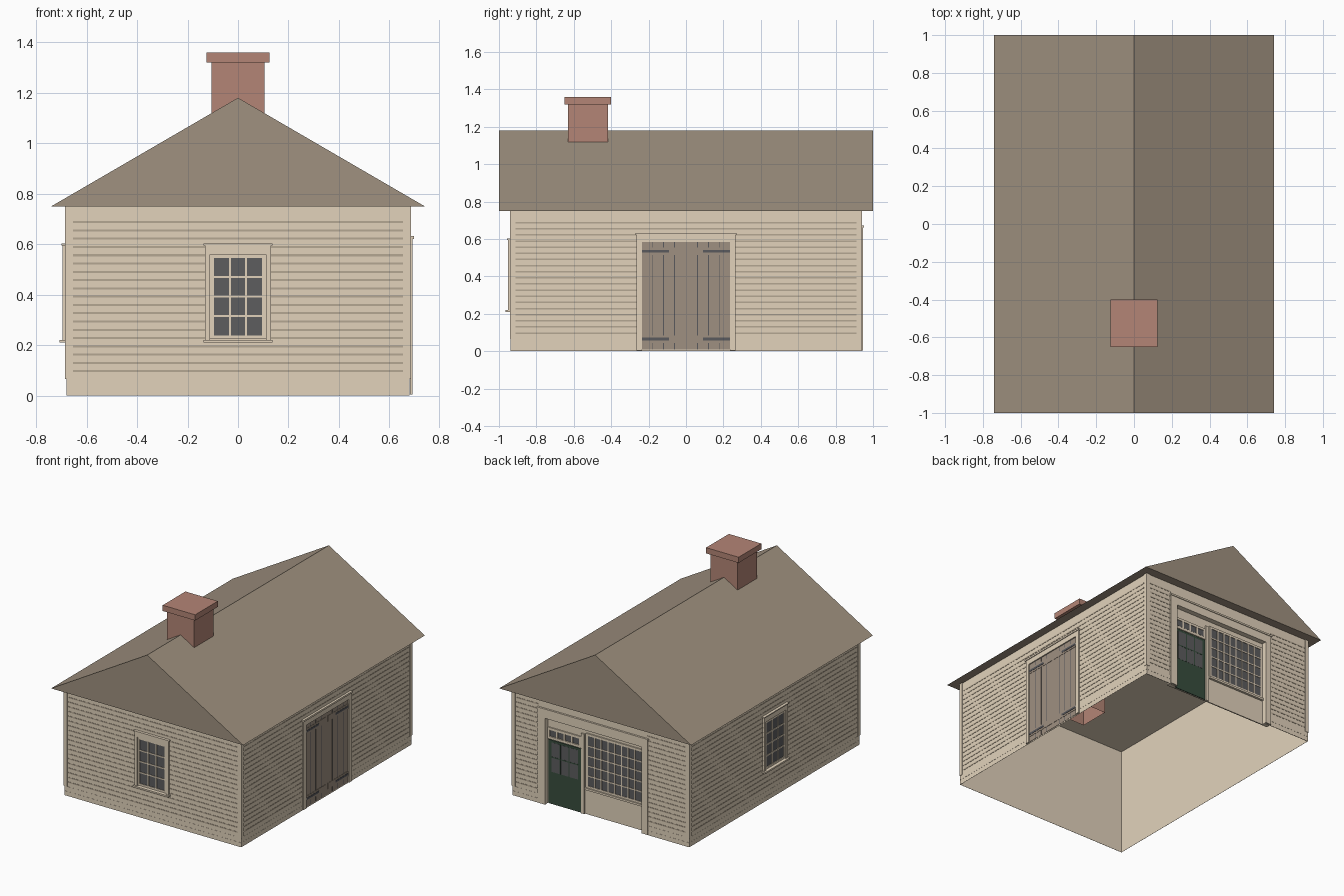
import bpy, bmesh
from mathutils import Matrix, Vector

cube = bpy.data.objects.get("Cube")
if cube:
    bpy.data.objects.remove(cube, do_unlink=True)


def material(name, rgb):
    m = bpy.data.materials.new(name)
    m.use_nodes = True
    m.diffuse_color = (*rgb, 1)
    m.node_tree.nodes["Principled BSDF"].inputs["Base Color"].default_value = (*rgb, 1)
    return m


TAN = material("tan siding", (0.76, 0.65, 0.5))
GROOVE = material("siding shadow line", (0.46, 0.385, 0.29))
ROOF = material("brown roof", (0.35, 0.285, 0.215))
BRICK = material("brick red", (0.455, 0.235, 0.18))
GLASS = material("dark glass", (0.11, 0.11, 0.112))
PLANK = material("weathered planks", (0.345, 0.28, 0.22))
IRON = material("dark iron", (0.1, 0.1, 0.11))
GREEN = material("dark green paint", (0.04, 0.075, 0.048))

HX, HY, EAVE, RIDGE = 0.68, 0.937, 0.75, 1.18
# Recessed shopfront opening in the back wall
OPEN0, OPEN1, OPEN_TOP, RECESS = -0.32, 0.425, 0.605, -0.027


def finish(name, bm, mat):
    mesh = bpy.data.meshes.new(name)
    bm.to_mesh(mesh)
    bm.free()
    mesh.materials.append(mat)
    obj = bpy.data.objects.new(name, mesh)
    bpy.context.collection.objects.link(obj)
    return obj


def add_box(bm, a, b):
    """Axis-aligned box between two opposite corners."""
    a, b = Vector(a), Vector(b)
    size = [abs(v) for v in b - a]
    bmesh.ops.create_cube(bm, size=1, matrix=Matrix.Translation((a + b) / 2) @ Matrix.Diagonal((*size, 1)))


# Each wall has an outward normal; u runs along the wall, d outward from it
WALLS = {"front": (0, -1), "back": (0, 1), "right": (1, 0), "left": (-1, 0)}


def on_wall(wall, u, d, z):
    nx, ny = WALLS[wall]
    return (nx * (HX + d), u, z) if nx else (u, ny * (HY + d), z)


def plates(name, wall, mat, rects, depth, base=0.001):
    """Join rectangles (u0, u1, z0, z1) on a wall into one raised part."""
    bm = bmesh.new()
    for u0, u1, z0, z1 in rects:
        add_box(bm, on_wall(wall, u0, base, z0), on_wall(wall, u1, depth, z1))
    return finish(name, bm, mat)


def recessed(name, mat, rects, depth):
    """Part of the shopfront, raised from the recessed panel."""
    return plates(name, "back", mat, rects, RECESS + depth, RECESS)


def frame(u0, u1, z0, z1, w):
    return [(u0, u0 + w, z0, z1), (u1 - w, u1, z0, z1),
            (u0 + w, u1 - w, z0, z0 + w), (u0 + w, u1 - w, z1 - w, z1)]


def grid_bars(u0, u1, z0, z1, cols, rows, w):
    us = [u0 + (u1 - u0) * i / cols for i in range(1, cols)]
    zs = [z0 + (z1 - z0) * i / rows for i in range(1, rows)]
    return ([(u - w / 2, u + w / 2, z0, z1) for u in us]
            + [(u0, u1, z - w / 2, z + w / 2) for z in zs])


# Wall shell with ceiling, open underneath and at the back
bm = bmesh.new()
add_box(bm, (-HX, -HY, 0), (HX, HY, EAVE - 0.001))
bmesh.ops.delete(bm, geom=[f for f in bm.faces if f.normal.z < -0.9 or f.normal.y > 0.9], context="FACES")
finish("walls", bm, TAN)

# Back wall around the shopfront opening
plates("back_wall", "back", TAN,
       [(-HX, OPEN0, 0, EAVE), (OPEN1, HX, 0, EAVE), (OPEN0, OPEN1, OPEN_TOP, EAVE)], 0, -0.002)

# Clapboard shadow lines, corner boards and base boards on every wall
for wall, (nx, ny) in WALLS.items():
    half = HY if nx else HX
    end = half - 0.026
    spans = [(-end, -0.36), (0.475, end)] if wall == "back" else [(-end, end)]
    rows = [0.093 + 0.0328 * i for i in range(19)]
    plates(wall + "_clapboard_lines", wall, GROOVE,
           [(a, b, z, z + 0.008) for z in rows for a, b in spans], 0.0025)
    plates(wall + "_corner_boards", wall, TAN,
           [(-half - 0.005, -half + 0.022, 0.065, EAVE), (half - 0.022, half + 0.005, 0.065, EAVE)], 0.005)
    spans = [(-half, -0.36), (0.475, half)] if wall == "back" else [(-half, half)]
    plates(wall + "_base_boards", wall, TAN,
           [(a, b, z, z + 0.031) for z in (0, 0.034) for a, b in spans], 0.002)

# Gable roof with flat soffit
bm = bmesh.new()
gable = bm.faces.new([bm.verts.new(p) for p in ((-0.74, -1, EAVE), (0.74, -1, EAVE), (0, -1, RIDGE))])
ext = bmesh.ops.extrude_face_region(bm, geom=[gable], use_keep_orig=True)
bmesh.ops.translate(bm, vec=(0, 2, 0), verts=[v for v in ext["geom"] if isinstance(v, bmesh.types.BMVert)])
bmesh.ops.recalc_face_normals(bm, faces=bm.faces)
finish("roof", bm, ROOF)

# Chimney stack, open at its lower end, and cap
bm = bmesh.new()
add_box(bm, (-0.105, -0.632, 0.6), (0.105, -0.418, 1.33))
bmesh.ops.delete(bm, geom=[f for f in bm.faces if f.normal.z < -0.9], context="FACES")
finish("chimney_stack", bm, BRICK)
bm = bmesh.new()
add_box(bm, (-0.125, -0.65, 1.32), (0.125, -0.4, 1.36))
finish("chimney_cap", bm, BRICK)

# Matching sash windows on two walls
for wall in ("front", "left"):
    plates(wall + "_window_glass", wall, GLASS, [(-0.11, 0.11, 0.23, 0.565)], 0.005)
    plates(wall + "_window_casing", wall, TAN,
           [(-0.13, -0.11, 0.22, 0.595), (0.11, 0.13, 0.22, 0.595), (-0.11, 0.11, 0.56, 0.595)], 0.015)
    plates(wall + "_window_sash", wall, TAN,
           frame(-0.11, 0.11, 0.225, 0.56, 0.014)
           + grid_bars(-0.096, 0.096, 0.239, 0.546, 3, 4, 0.008), 0.009)
    plates(wall + "_window_sill", wall, TAN, [(-0.137, 0.137, 0.21, 0.221)], 0.027)
    plates(wall + "_window_cap", wall, TAN, [(-0.137, 0.137, 0.595, 0.602)], 0.02)

# Double plank door on the right wall
plates("plank_door", "right", PLANK, [(-0.236, 0.236, 0.008, 0.586)], 0.004)
plates("plank_door_joints", "right", IRON,
       [(s * y - 0.002, s * y + 0.002, 0.01, 0.585) for s in (-1, 1) for y in (0.062, 0.12, 0.178)], 0.005)
plates("plank_door_battens", "right", PLANK,
       [(s * 0.235, s * 0.01, z - 0.02, z + 0.02) for s in (-1, 1) for z in (0.065, 0.535)], 0.006)
plates("plank_door_hinges", "right", IRON,
       [(s * 0.235, s * 0.092, z - 0.007, z + 0.007) for s in (-1, 1) for z in (0.065, 0.535)], 0.008)
plates("plank_door_casing", "right", TAN,
       [(-0.265, -0.235, 0.005, 0.622), (0.235, 0.265, 0.005, 0.622), (-0.235, 0.235, 0.585, 0.622)], 0.012)
plates("plank_door_cap", "right", TAN, [(-0.27, 0.27, 0.62, 0.632)], 0.017)

# Shopfront surround and recessed panel
plates("shopfront_panel", "back", TAN, [(OPEN0, OPEN1, 0.004, OPEN_TOP)], RECESS, RECESS - 0.008)
plates("shopfront_pilasters", "back", TAN,
       [(-0.365, OPEN0, 0.004, OPEN_TOP), (OPEN1, 0.48, 0.004, OPEN_TOP)], 0.009, RECESS - 0.008)
plates("shopfront_frieze", "back", TAN, [(-0.365, 0.48, OPEN_TOP, 0.662)], 0.009, RECESS - 0.008)
plates("shopfront_cornice", "back", TAN, [(-0.37, 0.485, 0.66, 0.672)], 0.014)
recessed("shopfront_mullion", TAN, [(0.14, 0.165, 0.004, 0.56)], 0.01)

# Green entry door with glazing and transom
recessed("entry_door", GREEN, [(0.167, 0.418, 0.006, 0.45)], 0.006)
recessed("entry_door_glass", GLASS, [(0.19, 0.395, 0.23, 0.435)], 0.007)
recessed("entry_door_bars", GREEN, grid_bars(0.19, 0.395, 0.23, 0.435, 3, 2, 0.008), 0.008)
recessed("transom_glass", GLASS, [(0.175, 0.41, 0.475, 0.52)], 0.005)
recessed("transom_bars", TAN,
         frame(0.165, 0.425, 0.455, 0.535, 0.017) + grid_bars(0.18, 0.41, 0.47, 0.52, 4, 1, 0.012), 0.008)

# Wide display window
recessed("display_glass", GLASS, [(-0.305, 0.12, 0.2, 0.555)], 0.005)
recessed("display_bars", TAN,
         frame(-0.315, 0.13, 0.19, 0.57, 0.016)
         + grid_bars(-0.299, 0.114, 0.206, 0.554, 8, 5, 0.008), 0.008)
recessed("display_sill", TAN, [(-0.318, 0.135, 0.178, 0.192)], 0.016)
